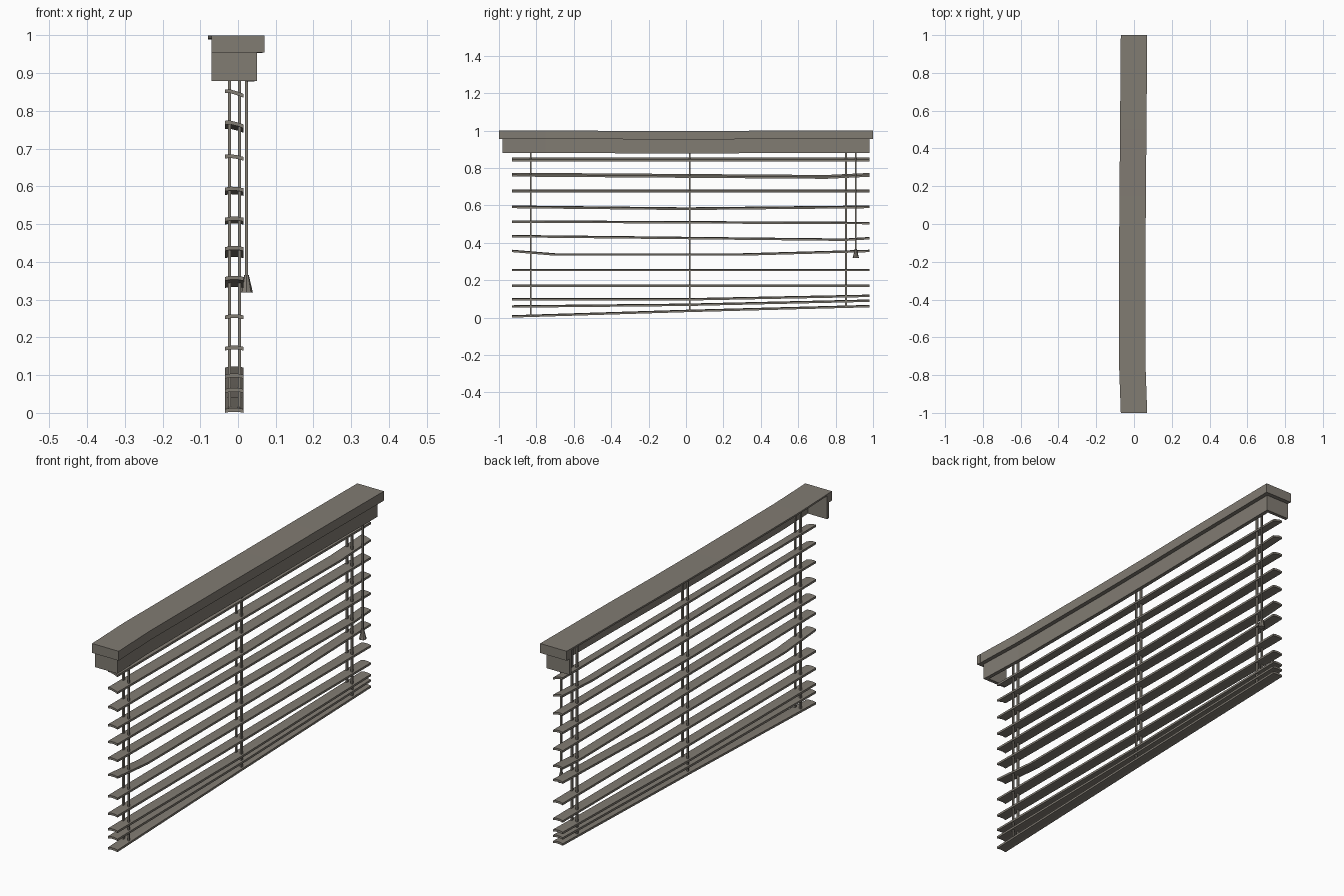
import bpy, bmesh
from mathutils import Vector

old = bpy.data.objects.get("Cube")
if old:
    bpy.data.objects.remove(old, do_unlink=True)

COLOUR = (0.22, 0.2, 0.17, 1)
mat = bpy.data.materials.new("warm_grey")
mat.use_nodes = True
mat.diffuse_color = COLOUR
mat.node_tree.nodes["Principled BSDF"].inputs["Base Color"].default_value = COLOUR


def finish(bm, name):
    bmesh.ops.recalc_face_normals(bm, faces=bm.faces)
    mesh = bpy.data.meshes.new(name)
    bm.to_mesh(mesh)
    bm.free()
    mesh.materials.append(mat)
    obj = bpy.data.objects.new(name, mesh)
    bpy.context.collection.objects.link(obj)
    return obj


def loft(name, section, stations):
    """Sweep an (x, z) section along y; each station is (y, dx, dz)."""
    bm = bmesh.new()
    rings = [[bm.verts.new((x + dx, y, z + dz)) for x, z in section]
             for y, dx, dz in stations]
    n = len(section)
    for a, b in zip(rings, rings[1:]):
        for i in range(n):
            j = (i + 1) % n
            bm.faces.new((a[i], a[j], b[j], b[i]))
    bm.faces.new(rings[0])
    bm.faces.new(rings[-1])
    return finish(bm, name)


def rect(x0, x1, z0, z1):
    return [(x0, z0), (x1, z0), (x1, z1), (x0, z1)]


def box(name, x0, x1, y0, y1, z0, z1):
    return loft(name, rect(x0, x1, z0, z1), [(y0, 0, 0), (y1, 0, 0)])


# Head box: open at the back and below, with a slightly bowed front
def bowed(end):
    return [(-end, 0, 0), (-0.75, -0.009, 0), (-0.15, -0.009, -0.002),
            (0.15, -0.007, -0.002), (0.5, -0.004, 0), (end, 0, 0)]


loft("top_board", rect(-0.07, 0.069, 0.992, 1), bowed(1))
loft("front_trim", rect(0.05, 0.07, 0.955, 1), bowed(1))
loft("front_valance", rect(0.032, 0.05, 0.88, 0.993), bowed(0.98))
for side, s in (("right", -1), ("left", 1)):
    box("end_trim_" + side, -0.07, 0.07, *sorted((s * 0.98, s)), 0.955, 1)
    box("end_valance_" + side, -0.07, 0.05, *sorted((s * 0.964, s * 0.98)), 0.88, 0.993)

# Slats: (tilt, [(y, z), ...]), some of them sagging
Y0, Y1 = -0.93, 0.98
SLATS = [
    (-0.006, [(Y0, 0.848), (Y1, 0.848)]),
    (-0.005, [(Y0, 0.766), (0.75, 0.754), (Y1, 0.765)]),
    (-0.003, [(Y0, 0.678), (Y1, 0.678)]),
    (-0.001, [(Y0, 0.593), (0, 0.583), (Y1, 0.593)]),
    (0, [(Y0, 0.514), (Y1, 0.506)]),
    (0, [(Y0, 0.436), (0.85, 0.417), (Y1, 0.425)]),
    (0, [(Y0, 0.357), (-0.7, 0.338), (0.3, 0.338), (Y1, 0.357)]),
    (0, [(Y0, 0.255), (Y1, 0.255)]),
    (0, [(Y0, 0.172), (Y1, 0.172)]),
    (0, [(Y0, 0.098), (0, 0.098), (Y1, 0.117)]),
    (0, [(Y0, 0.06), (0, 0.069), (Y1, 0.091)]),
    (0, [(Y0, 0.007), (0, 0.036), (Y1, 0.062)]),
]
for i, (tilt, path) in enumerate(SLATS):
    top = [(0.025, 0.003 + tilt), (0.01, 0.006 + tilt / 2),
           (-0.01, 0.006 - tilt / 2), (-0.025, 0.003 - tilt)]
    under = [(x, z - 0.01) for x, z in reversed(top)]
    section = [(x - 0.01, z) for x, z in top + under]
    loft("slat_%d" % (i + 1), section, [(y, 0, z) for y, z in path])

# Ladder cords: a front and back strand at three places
for place, y, low in (("right", -0.83, 0.012), ("middle", 0.02, 0.037), ("left", 0.855, 0.06)):
    for strand, x in (("back", -0.023), ("front", 0.004)):
        box("cord_%s_%s" % (place, strand), x - 0.004, x + 0.004,
            y - 0.005, y + 0.005, low, 0.993)

# Pull cord with its flared tassel
box("pull_cord", 0.019, 0.026, 0.904, 0.912, 0.36, 0.993)
bm = bmesh.new()
bmesh.ops.create_cone(bm, cap_ends=True, segments=8, radius1=0.017, radius2=0.006, depth=0.047)
bmesh.ops.translate(bm, verts=bm.verts, vec=Vector((0.0225, 0.908, 0.342)))
finish(bm, "pull_tassel")
